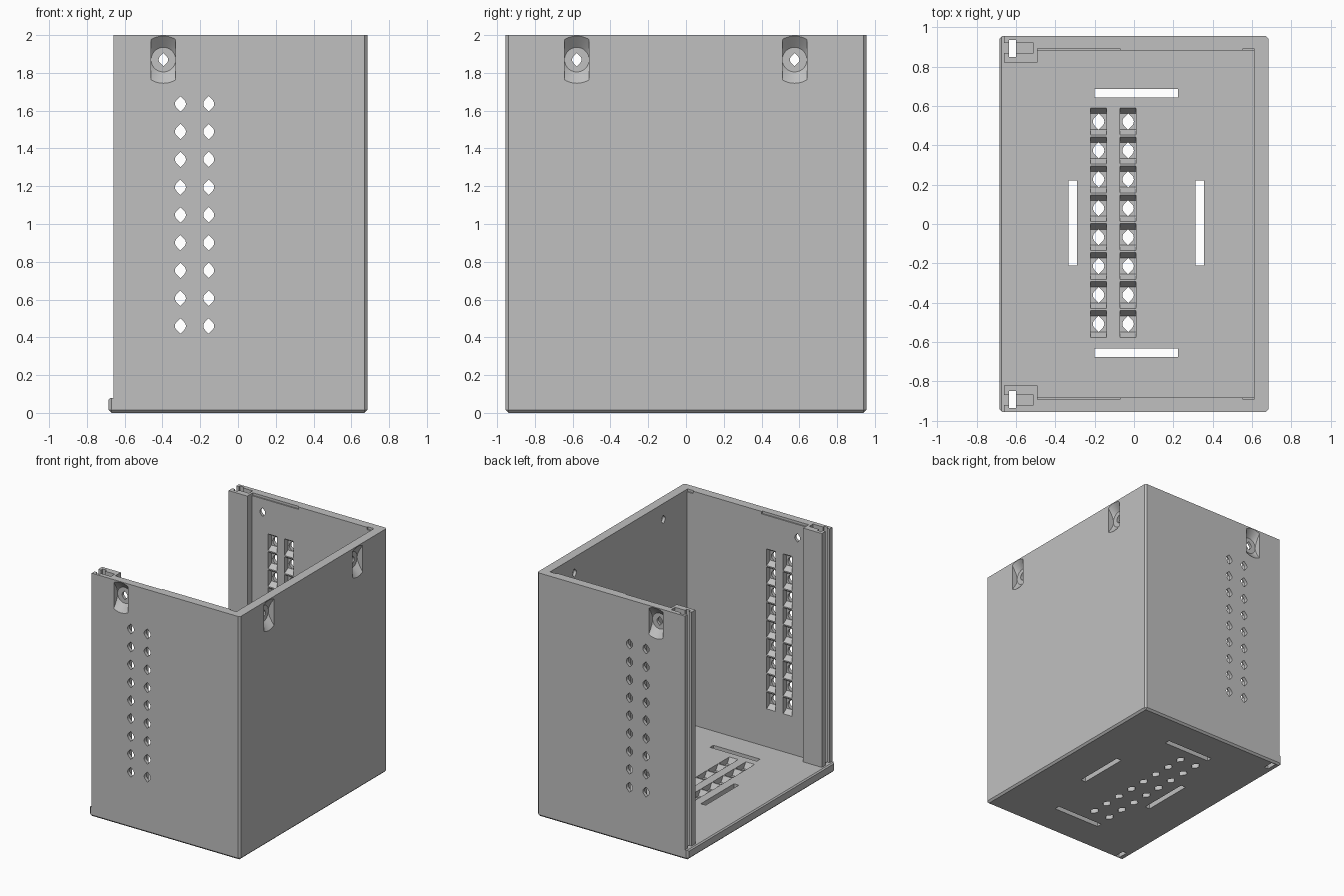
import bpy, bmesh, math
from mathutils import Matrix, Vector

cube = bpy.data.objects.get("Cube")
if cube:
    bpy.data.objects.remove(cube, do_unlink=True)

HX, HY, TOP = 0.685, 0.955, 2.0          # outer half sizes and height
IN_X, IN_Y, FLOOR = 0.61, 0.882, 0.08    # inner faces
END = -0.66                              # open edge of the side walls
PITCH = 0.147                            # vent spacing

grey = bpy.data.materials.new("plain grey")
grey.use_nodes = True
grey.diffuse_color = (0.53, 0.53, 0.53, 1)
grey.node_tree.nodes["Principled BSDF"].inputs["Base Color"].default_value = grey.diffuse_color


def make_object(name, bm):
    bmesh.ops.recalc_face_normals(bm, faces=bm.faces)
    mesh = bpy.data.meshes.new(name)
    bm.to_mesh(mesh)
    bm.free()
    obj = bpy.data.objects.new(name, mesh)
    bpy.context.collection.objects.link(obj)
    return obj


def prism(bm, points, axis, a, b):
    """Extrude a 2D outline along an axis from a to b."""
    def place(p, q, t):
        return {"x": (t, p, q), "y": (p, t, q), "z": (p, q, t)}[axis]
    low = [bm.verts.new(place(p, q, a)) for p, q in points]
    high = [bm.verts.new(place(p, q, b)) for p, q in points]
    bm.faces.new(low)
    bm.faces.new(high)
    for i in range(len(points)):
        j = (i + 1) % len(points)
        bm.faces.new((low[i], low[j], high[j], high[i]))


def box(bm, x0, x1, y0, y1, z0, z1):
    prism(bm, [(x0, y0), (x1, y0), (x1, y1), (x0, y1)], "z", z0, z1)


def pointed_hole(p, q, r):
    """Round outline drawn out to a point at both ends of its second axis."""
    pts = []
    for side in (0, math.pi):
        for i in range(7):
            a = side + math.radians(-45 + 15 * i)
            pts.append((p + r * math.cos(a), q + r * math.sin(a)))
        tip = r * math.sqrt(2) * (1 if side == 0 else -1)
        pts.append((p, q + tip))
    return pts


def screw_recess(bm, centre, direction):
    """Countersink with straight sides, opening along the direction."""
    part = bmesh.new()
    inner, outer, depth = 0.065, 0.125, 0.05
    extra = 0.02
    length = depth + extra
    wide = outer + (outer - inner) / depth * extra
    bmesh.ops.create_cone(part, cap_ends=True, segments=64, radius1=inner, radius2=wide,
                          depth=length, matrix=Matrix.Translation((0, 0, length / 2 - depth)))
    out = Vector(direction)
    up = Vector((0, 0, 1))
    side = up.cross(out)
    for s in (-1, 1):
        bmesh.ops.bisect_plane(part, geom=part.verts[:] + part.edges[:] + part.faces[:],
                               plane_co=(s * inner * 0.995, 0, 0), plane_no=(s, 0, 0),
                               clear_outer=True)
        bmesh.ops.holes_fill(part, edges=[e for e in part.edges if e.is_boundary])
    turn = Matrix((side, up, out)).transposed().to_4x4()
    bmesh.ops.transform(part, matrix=Matrix.Translation(centre) @ turn, verts=part.verts)
    temp = bpy.data.meshes.new("recess")
    part.to_mesh(temp)
    part.free()
    bm.from_mesh(temp)
    bpy.data.meshes.remove(temp)


def carve(target, bm):
    cutter = make_object("cutter", bm)
    cutter.hide_render = True
    mod = target.modifiers.new("carve", "BOOLEAN")
    mod.operation, mod.solver, mod.object = "DIFFERENCE", "EXACT", cutter
    bpy.ops.object.select_all(action="DESELECT")
    bpy.context.view_layer.objects.active = target
    target.select_set(True)
    bpy.ops.object.modifier_apply(modifier=mod.name)
    bpy.data.objects.remove(cutter, do_unlink=True)


# Outer block, chamfered everywhere but the top rim
bm = bmesh.new()
box(bm, -HX, HX, -HY, HY, 0, TOP)
rim = [e for e in bm.edges if not all(v.co.z > 1 for v in e.verts)]
bmesh.ops.bevel(bm, geom=rim, offset=0.015, segments=1, affect="EDGES")
case = make_object("open_case", bm)
case.data.materials.append(grey)

# Inner space, narrowing between the corner columns
bm = bmesh.new()
col_x, col_y = -0.49, 0.82
prism(bm, [(-1, -col_y), (col_x, -col_y), (col_x, -IN_Y), (IN_X, -IN_Y),
           (IN_X, IN_Y), (col_x, IN_Y), (col_x, col_y), (-1, col_y)], "z", FLOOR, TOP + 0.2)
carve(case, bm)

# Open side, leaving a low lip on the floor
bm = bmesh.new()
prism(bm, [(-1, FLOOR - 0.01), (-HX, FLOOR - 0.01), (-HX + 0.01, FLOOR), (END, FLOOR),
           (END, TOP + 0.3), (-1, TOP + 0.3)], "y", -1.2, 1.2)
carve(case, bm)

# Vent positions
wall_x = (-0.305, -0.155)
wall_z = [0.46 + PITCH * i for i in range(9)]
floor_x = (-0.18, -0.03)
floor_y = [-0.508 + PITCH * i for i in range(8)]
mount_x, mount_z, mount_y = -0.395, 1.87, (-0.578, 0.575)


def taper(c, surface, inward):
    """Pocket section as (along, depth) pairs, sunk into a surface."""
    deep, over = surface - inward * 0.045, surface + inward * 0.01
    return [(c - 0.04, deep), (c + 0.04, deep), (c + 0.0735 - 0.005, surface),
            (c + 0.0685, over), (c - 0.0685, over), (c - 0.0685, surface)]


# Panel grooves, vent pockets, screw recesses and rim steps
bm = bmesh.new()
for s in (-1, 1):
    y0, y1 = sorted((s * 0.87, s * 0.92))
    box(bm, -1, -0.51, y0, y1, FLOOR, TOP + 0.1)
    y0, y1 = sorted((s * 0.87, s * 0.892))
    box(bm, col_x, -0.07, y0, y1, TOP - 0.02, TOP + 0.1)
    box(bm, 0.555, IN_X, y0, y1, TOP - 0.02, TOP + 0.1)
    for x in wall_x:
        for z in wall_z:
            section = [(d, a) for a, d in taper(z, s * IN_Y, -s)]
            prism(bm, section, "x", x - 0.04, x + 0.04)
    screw_recess(bm, (mount_x, s * HY, mount_z), (0, s, 0))
for x in floor_x:
    for y in floor_y:
        prism(bm, taper(y, FLOOR, 1), "x", x - 0.04, x + 0.04)
for y in mount_y:
    screw_recess(bm, (HX, y, mount_z), (1, 0, 0))
carve(case, bm)

# Through holes: latch channels, vents, screws and strap slots
bm = bmesh.new()
for s in (-1, 1):
    y0, y1 = sorted((s * 0.848, s * 0.936))
    box(bm, -0.636, -0.6, y0, y1, -0.1, TOP + 0.1)
    x, y = 0.012 + s * 0.323, 0.005 + s * 0.66
    box(bm, x - 0.022, x + 0.022, -0.21, 0.22, -0.1, 0.2)
    box(bm, -0.2, 0.225, y - 0.022, y + 0.022, -0.1, 0.2)
for x in wall_x:
    for z in wall_z:
        prism(bm, pointed_hole(x, z, 0.029), "y", -1.1, 1.1)
for x in floor_x:
    for y in floor_y:
        prism(bm, pointed_hole(x, y, 0.029), "z", -0.1, 0.2)
prism(bm, pointed_hole(mount_x, mount_z, 0.025), "y", -1.1, 1.1)
for y in mount_y:
    prism(bm, pointed_hole(y, mount_z, 0.025), "x", 0.5, 1)
carve(case, bm)

bpy.ops.object.shade_smooth_by_angle(angle=math.radians(25))
